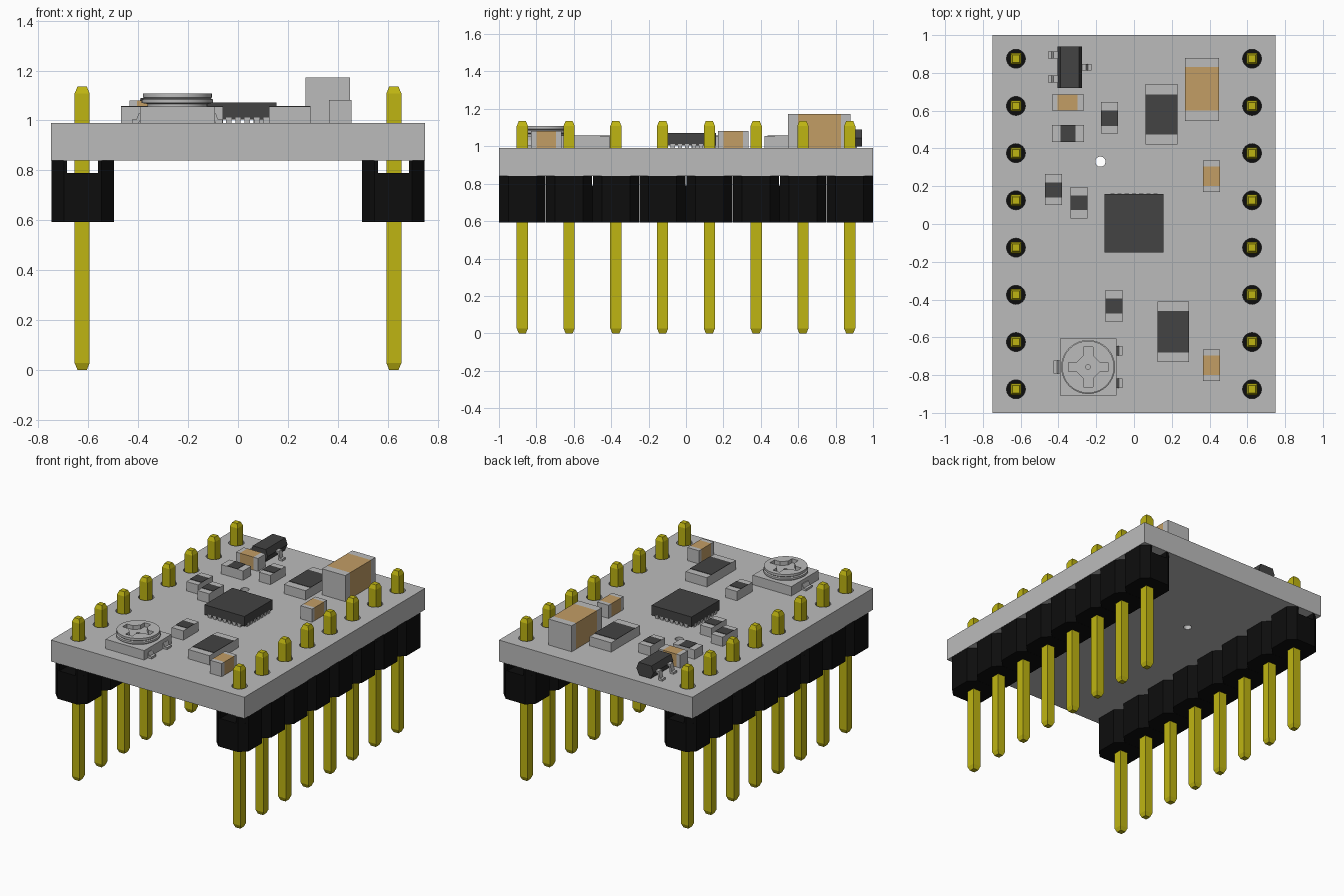
import bpy, bmesh, math
from mathutils import Matrix, Vector

if "Cube" in bpy.data.objects:
    bpy.data.objects.remove(bpy.data.objects["Cube"], do_unlink=True)


def material(name, rgb):
    m = bpy.data.materials.new(name)
    m.use_nodes = True
    col = (*rgb, 1.0)
    m.diffuse_color = col
    m.node_tree.nodes["Principled BSDF"].inputs["Base Color"].default_value = col
    return m


GREY = material("light grey", (0.5, 0.5, 0.5))
DARK = material("charcoal", (0.056, 0.056, 0.056))
BLACK = material("black plastic", (0.004, 0.004, 0.004))
GOLD = material("pin gold", (0.52, 0.46, 0.006))
TAN = material("ceramic tan", (0.54, 0.337, 0.13))

TOP = 0.99      # upper board surface
UNDER = 0.84    # lower board surface
PITCH = 0.25
PINS = [(i - 3.5) * PITCH for i in range(8)]


def finish(name, bm, *mats):
    bmesh.ops.recalc_face_normals(bm, faces=bm.faces)
    me = bpy.data.meshes.new(name)
    bm.to_mesh(me)
    bm.free()
    for m in mats:
        me.materials.append(m)
    ob = bpy.data.objects.new(name, me)
    bpy.context.collection.objects.link(ob)
    return ob


def add_prism(bm, pts, a, b, axis="z", mat=0):
    """Extrude a 2D outline from a to b: along z (points x, y) or y (points x, z)."""
    put = (lambda p, h: (p[0], p[1], h)) if axis == "z" else (lambda p, h: (p[0], h, p[1]))
    lo = [bm.verts.new(put(p, a)) for p in pts]
    hi = [bm.verts.new(put(p, b)) for p in pts]
    n = len(pts)
    faces = [bm.faces.new(lo[::-1]), bm.faces.new(hi)]
    faces += [bm.faces.new((lo[i], lo[(i + 1) % n], hi[(i + 1) % n], hi[i])) for i in range(n)]
    for f in faces:
        f.material_index = mat


def rect(x0, x1, y0, y1):
    return [(x0, y0), (x1, y0), (x1, y1), (x0, y1)]


def circle(x, y, r, n=24):
    return [(x + r * math.cos(2 * math.pi * i / n), y + r * math.sin(2 * math.pi * i / n))
            for i in range(n)]


def cut(ob, prisms):
    """Subtract (outline, z0, z1) prisms and bake the result."""
    bm = bmesh.new()
    for pts, a, b in prisms:
        add_prism(bm, pts, a, b)
    cutter = finish("cutter", bm, *ob.data.materials)
    cutter.hide_render = True
    mod = ob.modifiers.new("holes", "BOOLEAN")
    mod.operation, mod.solver, mod.object = "DIFFERENCE", "EXACT", cutter
    dg = bpy.context.evaluated_depsgraph_get()
    baked = bpy.data.meshes.new_from_object(ob.evaluated_get(dg))
    ob.modifiers.clear()
    ob.data = baked
    bpy.data.objects.remove(cutter, do_unlink=True)


# Circuit board with pin holes and one small via
bm = bmesh.new()
add_prism(bm, rect(-0.75, 0.75, -1, 1), UNDER, TOP)
board = finish("circuit_board", bm, GREY)
holes = [(circle(sx * 0.625, y, 0.05), 0.8, 1.05) for sx in (-1, 1) for y in PINS]
cut(board, holes + [(circle(-0.178, 0.33, 0.027), 0.8, 1.05)])

# Header strips: chamfered blocks with two feet each, leaving a channel under the board
block = [(0.125, -0.075), (0.125, 0.075), (0.075, 0.1245), (-0.075, 0.1245),
         (-0.125, 0.075), (-0.125, -0.075), (-0.075, -0.1245), (0.075, -0.1245)]
foot = [(0.0625, -0.1235), (0.075, -0.1235), (0.125, -0.075),
        (0.125, 0.075), (0.075, 0.1235), (0.0625, 0.1235)]
for sx, side in ((-1, "right"), (1, "left")):
    bm = bmesh.new()
    cx = sx * 0.623
    for y in PINS:
        add_prism(bm, [(cx + px, y + py) for px, py in block], 0.592, 0.79)
        for s in (-1, 1):
            add_prism(bm, [(cx + s * px, y + py) for px, py in foot], 0.79, UNDER)
    finish(f"{side}_header_strip", bm, BLACK)

# Square pins with tapered ends, sharing one mesh
bm = bmesh.new()
rings = []
for z, h in ((0, 0.019), (0.027, 0.03), (1.108, 0.03), (1.135, 0.019)):
    rings.append([bm.verts.new((x, y, z)) for x, y in rect(-h, h, -h, h)])
for lo, hi in zip(rings, rings[1:]):
    for i in range(4):
        bm.faces.new((lo[i], lo[(i + 1) % 4], hi[(i + 1) % 4], hi[i]))
bm.faces.new(rings[0][::-1])
bm.faces.new(rings[-1])
pin = finish("header_pin", bm, GOLD)
for k, (x, y) in enumerate([(sx * 0.625, y) for sx in (-1, 1) for y in PINS]):
    ob = pin if k == 0 else pin.copy()
    if k:
        bpy.context.collection.objects.link(ob)
    ob.location = (x, y, 0)


def lengthwise(x0, x1, y0, y1, a, b):
    """Split a footprint along its longer side at a and b."""
    if x1 - x0 > y1 - y0:
        return [rect(x0, a, y0, y1), rect(a, b, y0, y1), rect(b, x1, y0, y1)]
    return [rect(x0, x1, y0, a), rect(x0, x1, a, b), rect(x0, x1, b, y1)]


# Capacitors: grey end caps, tan middle; (x0, x1, y0, y1, middle start, middle end, top)
for spec in ((-0.435, -0.265, 0.6, 0.685, -0.405, -0.3, 1.08),
             (0.27, 0.45, 0.545, 0.88, 0.6, 0.83, 1.172),
             (0.365, 0.455, 0.17, 0.335, 0.2, 0.305, 1.082),
             (0.365, 0.455, -0.83, -0.665, -0.8, -0.695, 1.082)):
    bm = bmesh.new()
    for part, mat in zip(lengthwise(*spec[:6]), (0, 1, 0)):
        add_prism(bm, part, TOP, spec[6], mat=mat)
    finish("capacitor", bm, GREY, TAN)

# Resistors: grey block with a thin dark plate on top
for spec in ((-0.435, -0.265, 0.435, 0.525, -0.39, -0.31),
             (-0.175, -0.085, 0.48, 0.645, 0.52, 0.6),
             (0.062, 0.23, 0.42, 0.74, 0.475, 0.685),
             (-0.47, -0.38, 0.1, 0.265, 0.14, 0.22),
             (-0.335, -0.245, 0.03, 0.195, 0.075, 0.15),
             (-0.15, -0.06, -0.52, -0.35, -0.475, -0.395),
             (0.125, 0.29, -0.73, -0.41, -0.68, -0.46)):
    bm = bmesh.new()
    add_prism(bm, rect(*spec[:4]), TOP, 1.055)
    add_prism(bm, lengthwise(*spec)[1], 1.055, 1.058, mat=1)
    finish("resistor", bm, GREY, DARK)

# Main chip on rows of small contact pads
bm = bmesh.new()
add_prism(bm, rect(-0.155, 0.155, -0.15, 0.16), 1.003, 1.072)
finish("main_chip", bm, DARK)
bm = bmesh.new()
for i in range(7):
    t = (i - 3) * 0.038
    for s in (-1, 1):
        e0, e1 = sorted((s * 0.11, s * 0.156))
        add_prism(bm, rect(t - 0.011, t + 0.011, 0.005 + e0, 0.005 + e1), TOP, 1.012)
        add_prism(bm, rect(e0, e1, t - 0.006, t + 0.016), TOP, 1.012)
finish("chip_contacts", bm, GREY)


def lead(name, x, y, s, w, top):
    """Bent metal lead leaving a body at x towards direction s."""
    prof = [(-0.01, top), (0.022, top), (0.032, TOP + 0.014), (0.05, TOP + 0.014),
            (0.05, TOP), (0.022, TOP), (0.012, top - 0.014), (-0.01, top - 0.014)]
    bm = bmesh.new()
    add_prism(bm, [(x + s * px, pz) for px, pz in prof], y - w / 2, y + w / 2, "y")
    finish(name, bm, GREY)


# Transistor with sloped sides and three leads
bm = bmesh.new()
add_prism(bm, [(-0.385, 1.0), (-0.295, 1.0), (-0.274, 1.045), (-0.29, 1.09),
               (-0.39, 1.09), (-0.406, 1.045)], 0.72, 0.94, "y")
finish("transistor_body", bm, DARK)
for x, y, s in ((-0.405, 0.895, -1), (-0.405, 0.768, -1), (-0.275, 0.83, 1)):
    lead("transistor_lead", x, y, s, 0.036, 1.052)

# Trimmer: square base, turned rotor with a cross slot, three tabs
CX, CY = -0.243, -0.757
bm = bmesh.new()
add_prism(bm, rect(-0.392, -0.092, -0.907, -0.607), TOP, 1.056)
finish("trimmer_base", bm, GREY)
bm = bmesh.new()
N = 40
prev = None
for r, z in ((0.12, 1.05), (0.12, 1.066), (0.143, 1.07), (0.143, 1.084),
             (0.134, 1.088), (0.138, 1.092), (0.138, 1.108)):
    ring = [bm.verts.new((x, y, z)) for x, y in circle(CX, CY, r, N)]
    if prev:
        for i in range(N):
            bm.faces.new((prev[i], prev[(i + 1) % N], ring[(i + 1) % N], ring[i]))
    else:
        bm.faces.new(ring[::-1])
    prev = ring
bm.faces.new(prev)
rotor = finish("trimmer_rotor", bm, GREY)
cross = []
for q in range(4):
    turn = Matrix.Rotation(q * math.pi / 2, 2)
    for p in ((0.06, -0.025), (0.105, -0.025), (0.105, 0.025), (0.06, 0.025)):
        v = turn @ Vector(p)
        cross.append((CX + v.x, CY + v.y))
cut(rotor, [(cross, 1.08, 1.2)])
cut(rotor, [(circle(CX, CY, 0.013, 12), 1.06, 1.2)])
bpy.ops.object.select_all(action="DESELECT")
rotor.select_set(True)
bpy.context.view_layer.objects.active = rotor
bpy.ops.object.shade_smooth_by_angle(angle=math.radians(30))
lead("trimmer_tab", -0.375, CY, -1, 0.07, 1.03)
for dy in (-0.085, 0.085):
    lead("trimmer_tab", -0.112, CY + dy, 1, 0.05, 1.03)
